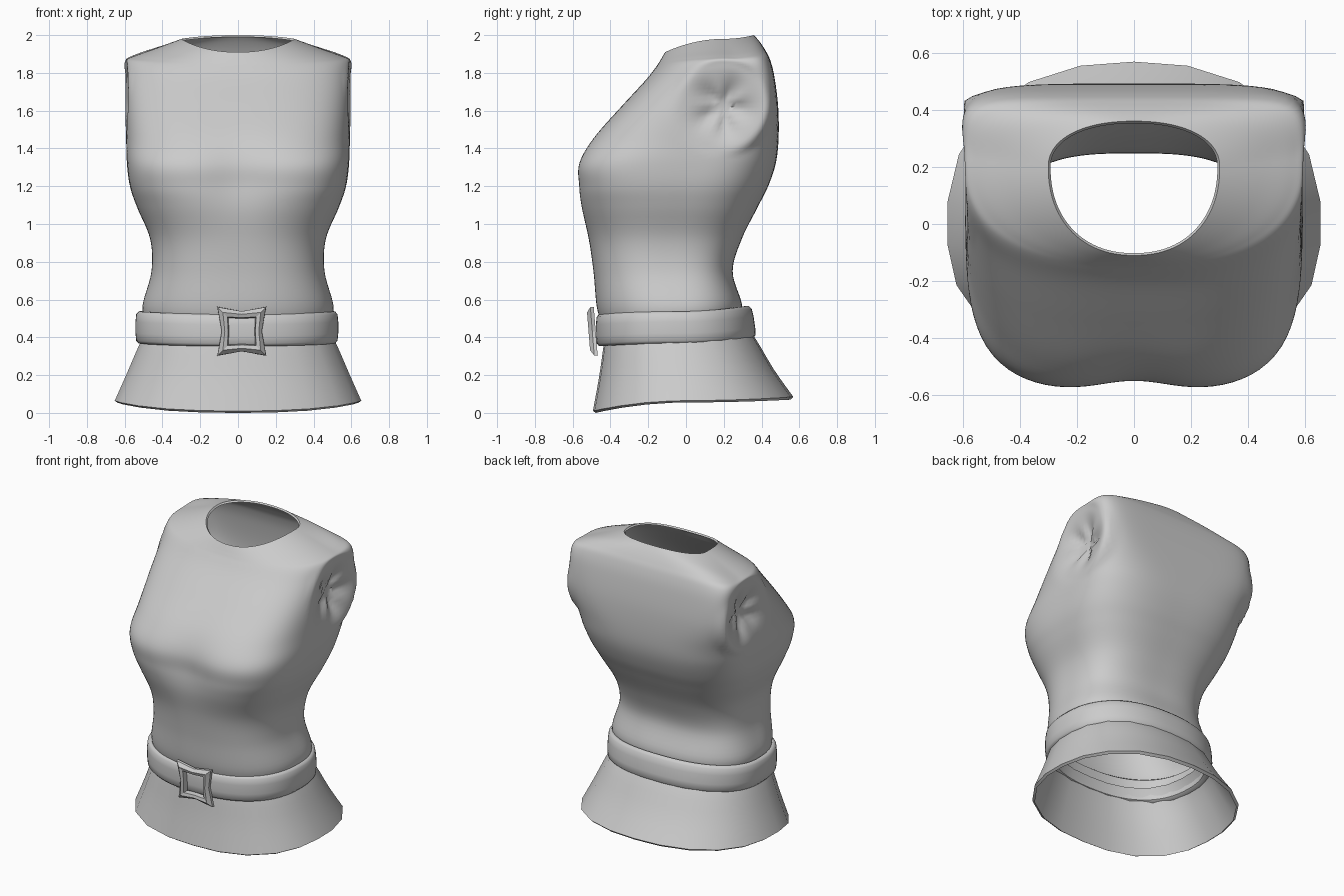
import bpy, bmesh, math
from mathutils import Vector

if "Cube" in bpy.data.objects:
    bpy.data.objects.remove(bpy.data.objects["Cube"])

grey = bpy.data.materials.new("plain grey")
grey.diffuse_color = (0.6, 0.6, 0.6, 1)
grey.use_nodes = True
grey.node_tree.nodes["Principled BSDF"].inputs["Base Color"].default_value = grey.diffuse_color


def finish(name, bm, angle=40):
    bmesh.ops.recalc_face_normals(bm, faces=bm.faces)
    me = bpy.data.meshes.new(name)
    bm.to_mesh(me)
    bm.free()
    ob = bpy.data.objects.new(name, me)
    bpy.context.collection.objects.link(ob)
    me.materials.append(grey)
    bpy.ops.object.select_all(action='DESELECT')
    ob.select_set(True)
    bpy.context.view_layer.objects.active = ob
    bpy.ops.object.shade_smooth_by_angle(angle=math.radians(angle))
    return ob


def smooth_rows(rows, steps):
    """Catmull-Rom interpolation between cross-section rows."""
    out = []
    for i in range(len(rows) - 1):
        a, b, c, d = (rows[min(max(i + k, 0), len(rows) - 1)] for k in (-1, 0, 1, 2))
        for j in range(steps):
            t = j / steps
            out.append([0.5 * (2 * q + (r - p) * t + (2 * p - 5 * q + 4 * r - s) * t * t
                               + (3 * q - p - 3 * r + s) * t ** 3)
                        for p, q, r, s in zip(a, b, c, d)])
    return out + [list(rows[-1])]


def ring(row, seg=96):
    """Cross-section: half width, side y/z, front y/z, back y/z, front/back squareness."""
    hw, ym, zm, yf, zf, yb, zb, nf, nb = row
    pts = []
    for k in range(seg):
        a = 2 * math.pi * (k + .5) / seg
        c, s = math.cos(a), math.sin(a)
        n, ye, ze = (nb, yb, zb) if s > 0 else (nf, yf, zf)
        r = (abs(c) ** n + abs(s) ** n) ** (-1 / n)
        c, s = c * r, abs(s) * r
        pts.append(Vector((hw * c, ym + (ye - ym) * s, zm + (ze - zm) * s * s)))
    return pts


def loft(rings, closed=False):
    bm = bmesh.new()
    vs = [[bm.verts.new(p) for p in r] for r in rings]
    n = len(vs[0])
    pairs = list(zip(vs, vs[1:])) + ([(vs[-1], vs[0])] if closed else [])
    for lo, hi in pairs:
        for k in range(n):
            bm.faces.new((lo[k], lo[(k + 1) % n], hi[(k + 1) % n], hi[k]))
    return bm


# Bodice, from the hem under the belt up to the open neck
bodice = [
    (.49, -.06, .48, -.44, .46, .29, .50, 2.4, 2.5),
    (.505, -.06, .57, -.472, .56, .295, .58, 2.4, 2.6),
    (.458, -.10, .75, -.49, .75, .247, .75, 2.5, 3),
    (.465, -.09, .92, -.517, .92, .295, .92, 2.6, 3),
    (.535, -.04, 1.09, -.565, 1.09, .38, 1.09, 2.9, 3),
    (.572, 0, 1.20, -.579, 1.20, .435, 1.20, 3.3, 3.1),
    (.588, .05, 1.32, -.576, 1.32, .475, 1.32, 3.6, 3.4),
    (.592, .12, 1.45, -.50, 1.45, .49, 1.45, 3.3, 4),
    (.60, .19, 1.62, -.345, 1.62, .488, 1.62, 3.2, 6),
    (.602, .21, 1.76, -.215, 1.76, .468, 1.78, 2.9, 7),
    (.60, .22, 1.855, -.16, 1.83, .445, 1.87, 2.5, 6),
    (.56, .22, 1.885, -.14, 1.86, .42, 1.92, 2.3, 4),
    (.45, .21, 1.925, -.125, 1.885, .39, 1.965, 2.2, 3),
    (.30, .20, 1.98, -.11, 1.91, .36, 2.0, 2.2, 2.2),
]
# the neck edge is turned in by a narrow lip
rows = smooth_rows(bodice, 6) + [(.292, .20, 1.97, -.102, 1.90, .352, 1.99, 2.2, 2.2)]
bm = loft([ring(r, 120) for r in rows])
for v in bm.verts:
    x, y, z = v.co
    # shallow hollow between the two sides of the chest
    if y < -0.2:
        v.co.y += .035 * math.exp(-(x / .17) ** 2) * math.exp(-((z - 1.25) / .2) ** 2)
    # flat armhole panels, gathered into a shallow pucker
    dy, dz = y - .195, z - 1.62
    r = math.hypot(dy, dz) / .27
    if abs(x) > .4 and r < 1:
        a = math.atan2(dz, dy)
        w = min(1, (1 - r) / .16)
        w = w * w * (3 - 2 * w)
        dip = max(0, .85 - r) / .85
        dip = dip * dip * (3 - 2 * dip)
        flat = .597 - .03 * (.46 - y) - .085 * dip * (.75 + .25 * min(1, 3 * r) * math.cos(5 * a + .6))
        v.co.x = math.copysign(abs(x) * (1 - w) + flat * w, x)
finish("bodice", bm, 60)

# Flared skirt in broad panels with a turned-in hem
skirt = [
    (.47, -.05, .46, -.42, .44, .30, .48, 2.5, 2.4),
    (.52, -.04, .37, -.437, .35, .37, .39, 2.5, 2.4),
    (.59, -.01, .21, -.46, .19, .465, .23, 2.5, 2.3),
    (.655, 0, .065, -.493, .01, .568, .085, 2.5, 2.3),
]
rows = smooth_rows(skirt, 3) + [(.64, 0, .055, -.478, 0, .553, .07, 2.5, 2.3)]
finish("skirt", loft([ring(r, 22) for r in rows]), 45)

# Belt: rounded band section swept round the waist, higher at the back
section = [(-.035, -.07), (-.035, .07), (-.015, .085), (-.005, .085), (.008, .07),
           (.012, .03), (.012, -.03), (.008, -.07), (-.005, -.085), (-.015, -.085)]
belt = [ring((.525 + o, -.05, .452 + h, -.465 - o, .438 + h, .35 + o - .15 * h,
              .482 + h, 2.4, 2.3)) for o, h in section]
finish("belt", loft(belt, True), 50).location.x = -.006


# Buckle: square frame with pulled-out corners and a raised ridge
def frame(corner, mid, y):
    pts = []
    for k in range(4):
        for rad, turn in ((corner * math.sqrt(2), .5), (mid, 1)):
            a = (k + turn) * math.pi / 2
            u, h = rad * math.cos(a), rad * math.sin(a)
            pts.append(Vector((.02 + u, y - .08 * h, .432 + h)))
    return pts


buckle = [frame(.13, .106, -.478), frame(.128, .106, -.496), frame(.1, .09, -.516),
          frame(.076, .072, -.51), frame(.070, .068, -.478)]
finish("buckle", loft(buckle, True), 20)
